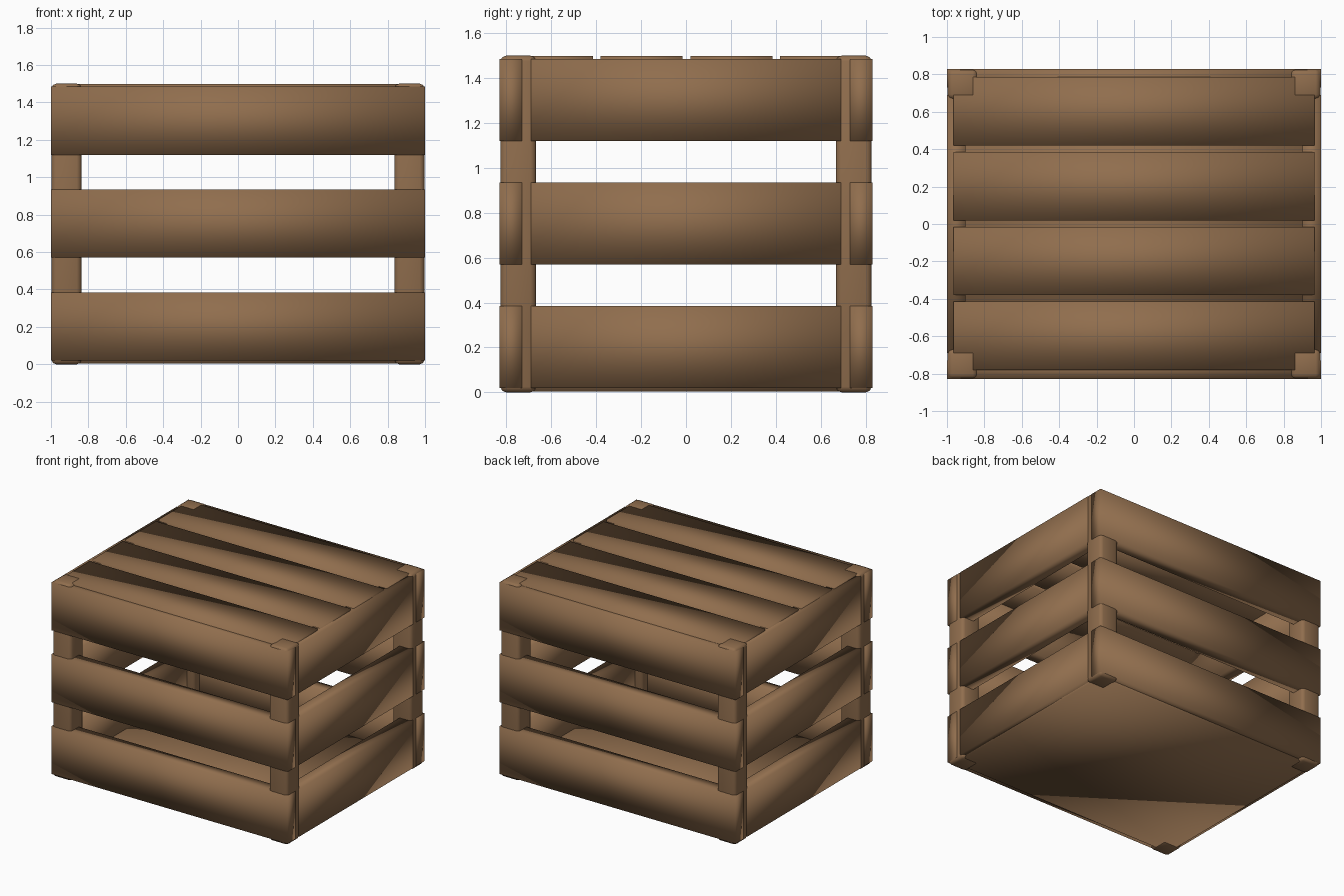
import bpy
import bmesh
from mathutils import Vector

cube = bpy.data.objects.get("Cube")
if cube:
    bpy.data.objects.remove(cube, do_unlink=True)

wood = bpy.data.materials.new("brown_wood")
wood.use_nodes = True
wood.diffuse_color = (0.28, 0.155, 0.075, 1)
wood.node_tree.nodes["Principled BSDF"].inputs["Base Color"].default_value = wood.diffuse_color


def box(name, low, high, bevel=0):
    """Softly shaded box between two corners, with optional rounded edges."""
    low, high = Vector(low), Vector(high)
    bm = bmesh.new()
    bmesh.ops.create_cube(bm, size=1)
    bmesh.ops.scale(bm, vec=high - low, verts=bm.verts)
    if bevel:
        bmesh.ops.bevel(bm, geom=bm.edges[:], offset=bevel, segments=2,
                        profile=0.5, affect='EDGES')
    for face in bm.faces:
        face.smooth = True
    mesh = bpy.data.meshes.new(name)
    bm.to_mesh(mesh)
    bm.free()
    mesh.materials.append(wood)
    obj = bpy.data.objects.new(name, mesh)
    obj.location = (low + high) / 2
    bpy.context.collection.objects.link(obj)
    return obj


W, D, H = 1.0, 0.83, 1.5    # half width, half depth, height
T = 0.10                    # plank thickness
PLANK = 0.365               # plank width


def span(a, b):
    return min(a, b), max(a, b)


# Corner posts
for sx, side in ((1, "left"), (-1, "right")):
    for sy, end in ((-1, "front"), (1, "back")):
        x0, x1 = span(sx * 0.837, sx * (W - 0.003))
        y0, y1 = span(sy * 0.668, sy * (D - 0.003))
        box(f"{end}_{side}_post", (x0, y0, 0), (x1, y1, H), 0.025)

# Three rows of wall planks
for row in range(3):
    z0 = 0.02 + 0.55 * row
    z1 = z0 + PLANK
    for sy, end in ((-1, "front"), (1, "back")):
        y0, y1 = span(sy * (D - T), sy * D)
        box(f"{end}_plank_{row + 1}", (-W, y0, z0), (W, y1, z1))
    for sx, side in ((1, "left"), (-1, "right")):
        x0, x1 = span(sx * (W - T), sx * W)
        box(f"{side}_plank_{row + 1}", (x0, -0.69, z0), (x1, 0.69, z1))

# Lid planks
for i in range(4):
    y0 = -0.78 + 0.4 * i
    box(f"lid_plank_{i + 1}", (-0.965, y0, H - T), (0.965, y0 + PLANK, H - 0.001))

# Solid floor
box("floor", (-0.965, -0.78, 0.003), (0.965, 0.78, T))
